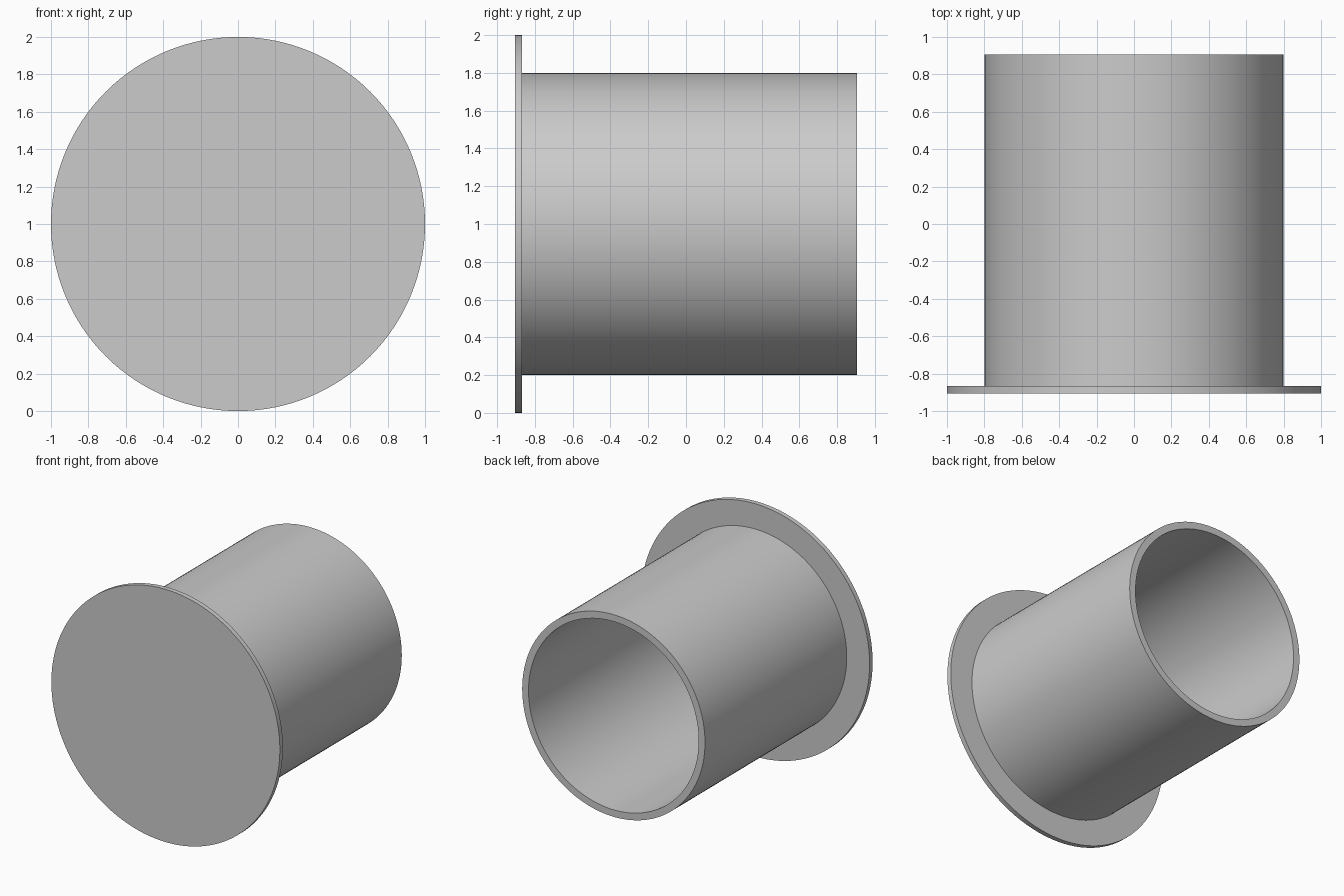
import bpy, bmesh, math

if "Cube" in bpy.data.objects:
    bpy.data.objects.remove(bpy.data.objects["Cube"])

SEGMENTS = 128
CENTRE_Z = 1.0


def lathe(name, profile):
    """Revolve (radius, y) points about the y axis at CENTRE_Z."""
    bm = bmesh.new()
    rings = []
    for r, y in profile:
        if r == 0:
            rings.append([bm.verts.new((0, y, 0))] * SEGMENTS)
        else:
            rings.append([bm.verts.new((r * math.cos(a), y, r * math.sin(a)))
                          for a in (2 * math.pi * i / SEGMENTS for i in range(SEGMENTS))])
    for a, b in zip(rings, rings[1:]):
        for i in range(SEGMENTS):
            j = (i + 1) % SEGMENTS
            bm.faces.new(dict.fromkeys((a[i], a[j], b[j], b[i])))
    bmesh.ops.recalc_face_normals(bm, faces=bm.faces)
    # Merge the flat triangle fans into single caps
    bmesh.ops.dissolve_limit(bm, angle_limit=0.001, verts=bm.verts, edges=bm.edges)
    mesh = bpy.data.meshes.new(name)
    bm.to_mesh(mesh)
    bm.free()
    obj = bpy.data.objects.new(name, mesh)
    bpy.context.collection.objects.link(obj)
    obj.location.z = CENTRE_Z
    bpy.ops.object.select_all(action='DESELECT')
    obj.select_set(True)
    bpy.context.view_layer.objects.active = obj
    bpy.ops.object.shade_smooth_by_angle(angle=math.radians(30))
    return obj


# Flanged end plug: wide front disc, hollow sleeve open at the back
lathe("flanged_plug", [
    (0, -0.905), (1.0, -0.905), (1.0, -0.867),   # disc front and rim
    (0.8, -0.867), (0.8, 0.905),                 # sleeve outside
    (0.745, 0.905), (0.745, -0.867),             # sleeve lip and bore
    (0, -0.867),                                 # bore floor
])
